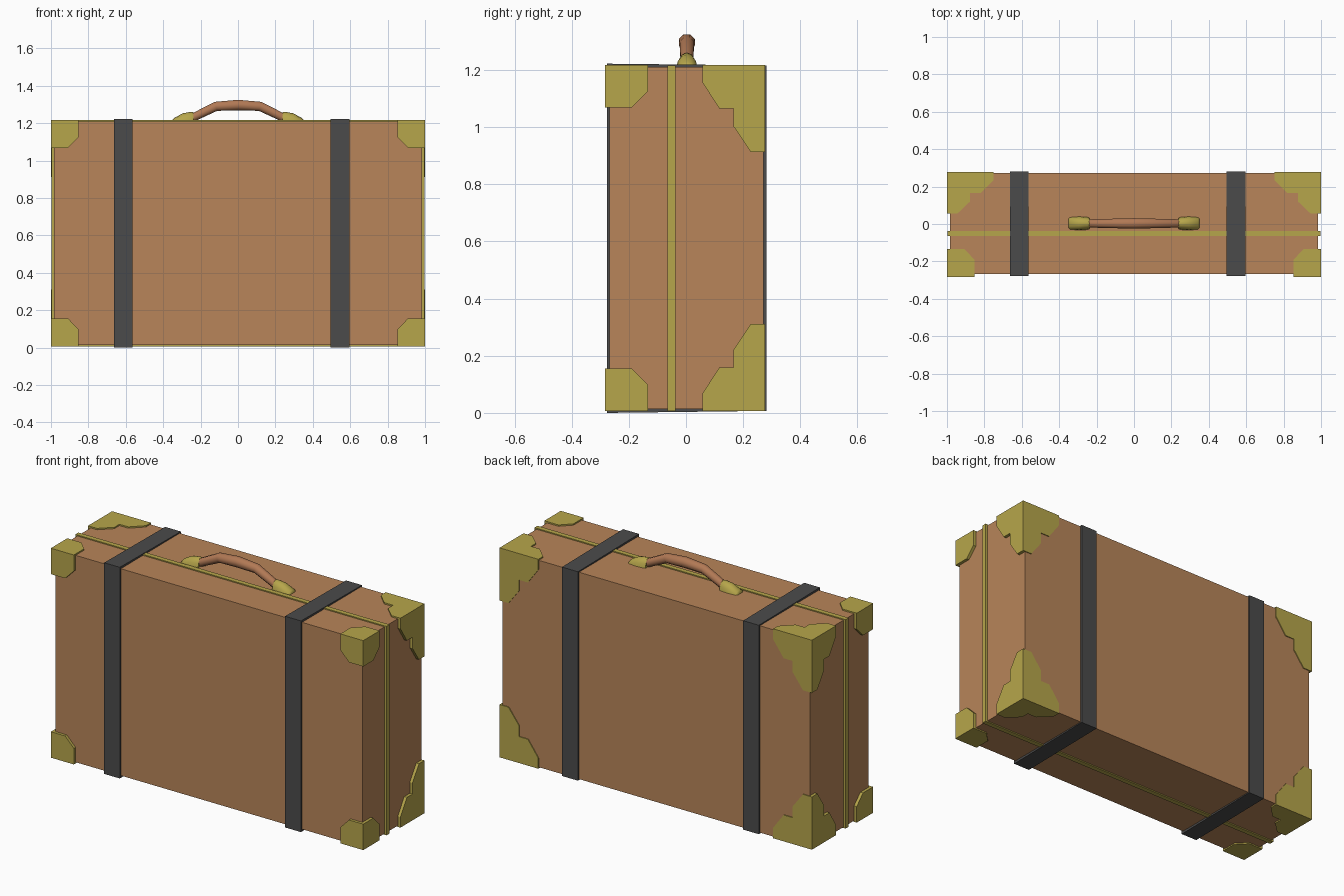
import bpy, bmesh, math
from mathutils import Vector

if "Cube" in bpy.data.objects:
    bpy.data.objects.remove(bpy.data.objects["Cube"])

MID_Z = 0.612


def material(name, rgb):
    m = bpy.data.materials.new(name)
    m.diffuse_color = (*rgb, 1)
    m.use_nodes = True
    m.node_tree.nodes["Principled BSDF"].inputs["Base Color"].default_value = m.diffuse_color
    return m


LEATHER = material("leather", (0.48, 0.235, 0.10))
GRIP = material("grip_leather", (0.44, 0.19, 0.09))
BRASS = material("brass", (0.47, 0.38, 0.07))
STRAP = material("dark_strap", (0.07, 0.07, 0.07))


def finish(bm, name, mat, origin=(0, 0, 0), mirror=None, smooth=False):
    bmesh.ops.remove_doubles(bm, verts=bm.verts, dist=1e-5)
    bmesh.ops.recalc_face_normals(bm, faces=bm.faces)
    bmesh.ops.translate(bm, verts=bm.verts, vec=-Vector(origin))
    me = bpy.data.meshes.new(name)
    bm.to_mesh(me)
    bm.free()
    ob = bpy.data.objects.new(name, me)
    ob.location = origin
    bpy.context.collection.objects.link(ob)
    me.materials.append(mat)
    if mirror:
        mod = ob.modifiers.new("mirror", "MIRROR")
        mod.use_axis = mirror
        mod.use_clip = False
        mod.use_mirror_merge = False
    if smooth:
        bpy.ops.object.select_all(action="DESELECT")
        ob.select_set(True)
        bpy.context.view_layer.objects.active = ob
        bpy.ops.object.shade_smooth_by_angle(angle=math.radians(50))
    return ob


def loft(bm, rings, cyclic=False):
    """Skin a list of closed rings; cap the ends unless cyclic."""
    rows = [[bm.verts.new(p) for p in r] for r in rings]
    n = len(rows[0])
    for a, b in zip(rows, rows[1:] + (rows[:1] if cyclic else [])):
        for i in range(n):
            bm.faces.new((a[i], a[(i + 1) % n], b[(i + 1) % n], b[i]))
    if not cyclic:
        bm.faces.new(rows[0])
        bm.faces.new(rows[-1])


def band(name, mat, outer, inner, lo, hi, place):
    """Rectangular hoop around the case."""
    rings = [[place(*o, lo), place(*o, hi), place(*i, hi), place(*i, lo)]
             for o, i in zip(outer, inner)]
    bm = bmesh.new()
    loft(bm, rings, cyclic=True)
    finish(bm, name, mat)


def rect(a0, a1, b0, b1):
    return [(a0, b0), (a1, b0), (a1, b1), (a0, b1)]


# Case body
bm = bmesh.new()
loft(bm, [[(x, y, z) for y, z in rect(-0.267, 0.272, 0.013, 1.21)]
          for x in (-0.983, 0.983)])
finish(bm, "case_body", LEATHER)

# Brass seam strip round the opening
band("seam_strip", BRASS, rect(-0.996, 0.996, 0.007, 1.216),
     rect(-0.98, 0.98, 0.016, 1.207), -0.065, -0.037,
     lambda x, z, y: (x, y, z))

# Straps, very slightly tapered towards the back
for name, lo, hi in (("left_strap", -0.663, -0.563), ("right_strap", 0.495, 0.597)):
    band(name, STRAP,
         [(-0.277, 0.0), (0.281, 0.007), (0.281, 1.216), (-0.277, 1.222)],
         rect(-0.265, 0.27, 0.015, 1.208), lo, hi,
         lambda y, z, x: (x, y, z))


# Brass corner guards: three mitred plates meeting at the corner
def corner(name, shape, size, y_out, t=0.018):
    sy = math.copysign(1, y_out)
    bm = bmesh.new()
    for a, b in ((0, 1), (1, 2), (0, 2)):
        c = 3 - a - b

        def place(u, v, w):
            d = [0, 0, 0]
            d[a], d[b], d[c] = u, v, w
            return bm.verts.new((1 - d[0], y_out - sy * d[1], 1.218 - d[2]))

        flat = [(0, 0)] + [(u * size[a], v * size[b]) for u, v in shape]
        out = [place(u, v, 0) for u, v in flat]
        inn = [place(max(u, t), max(v, t), t) for u, v in flat]
        bm.faces.new(out)
        bm.faces.new(inn)
        for i in range(1, len(flat) - 1):
            bm.faces.new((out[i], out[i + 1], inn[i + 1], inn[i]))
    finish(bm, name, BRASS, (0, 0, MID_Z), (True, False, True))


corner("front_corners", [(1, 0), (1, 0.62), (0.62, 1), (0, 1)],
       (0.147, 0.15, 0.15), -0.283)
corner("back_corners",
       [(1, 0), (1, 0.2), (0.73, 0.5), (0.5, 0.5), (0.5, 0.71), (0.23, 1), (0, 1)],
       (0.248, 0.22, 0.305), 0.277)

# Handle grip: octagonal tube along a bent path
path = [(-0.285, 1.212), (-0.235, 1.233), (-0.118, 1.290), (0, 1.297),
        (0.118, 1.290), (0.235, 1.233), (0.285, 1.212)]
radii = [0.02, 0.022, 0.025, 0.028, 0.025, 0.022, 0.02]
rings = []
for i, ((x, z), r) in enumerate(zip(path, radii)):
    p, q = path[max(i - 1, 0)], path[min(i + 1, len(path) - 1)]
    ang = math.atan2(q[1] - p[1], q[0] - p[0])
    ring = []
    for k in range(8):
        f = math.tau * (k + 0.5) / 8
        up = r * math.sin(f) * 1.08
        ring.append((x - up * math.sin(ang), 0.003 + r * math.cos(f) * 1.08,
                     z + up * math.cos(ang)))
    rings.append(ring)
bm = bmesh.new()
loft(bm, rings)
finish(bm, "handle_grip", GRIP, smooth=True)

# Handle mounts: low brass domes at each end
rings = []
for x, w, h in ((0.35, 0.026, 0.01), (0.343, 0.033, 0.02), (0.295, 0.037, 0.046),
                (0.25, 0.034, 0.054), (0.237, 0.03, 0.05)):
    rings.append([(x, 0.003 + w * math.cos(math.pi * k / 6),
                   1.207 + h * math.sin(math.pi * k / 6)) for k in range(7)])
bm = bmesh.new()
loft(bm, rings)
finish(bm, "handle_mounts", BRASS, mirror=(True, False, False), smooth=True)
